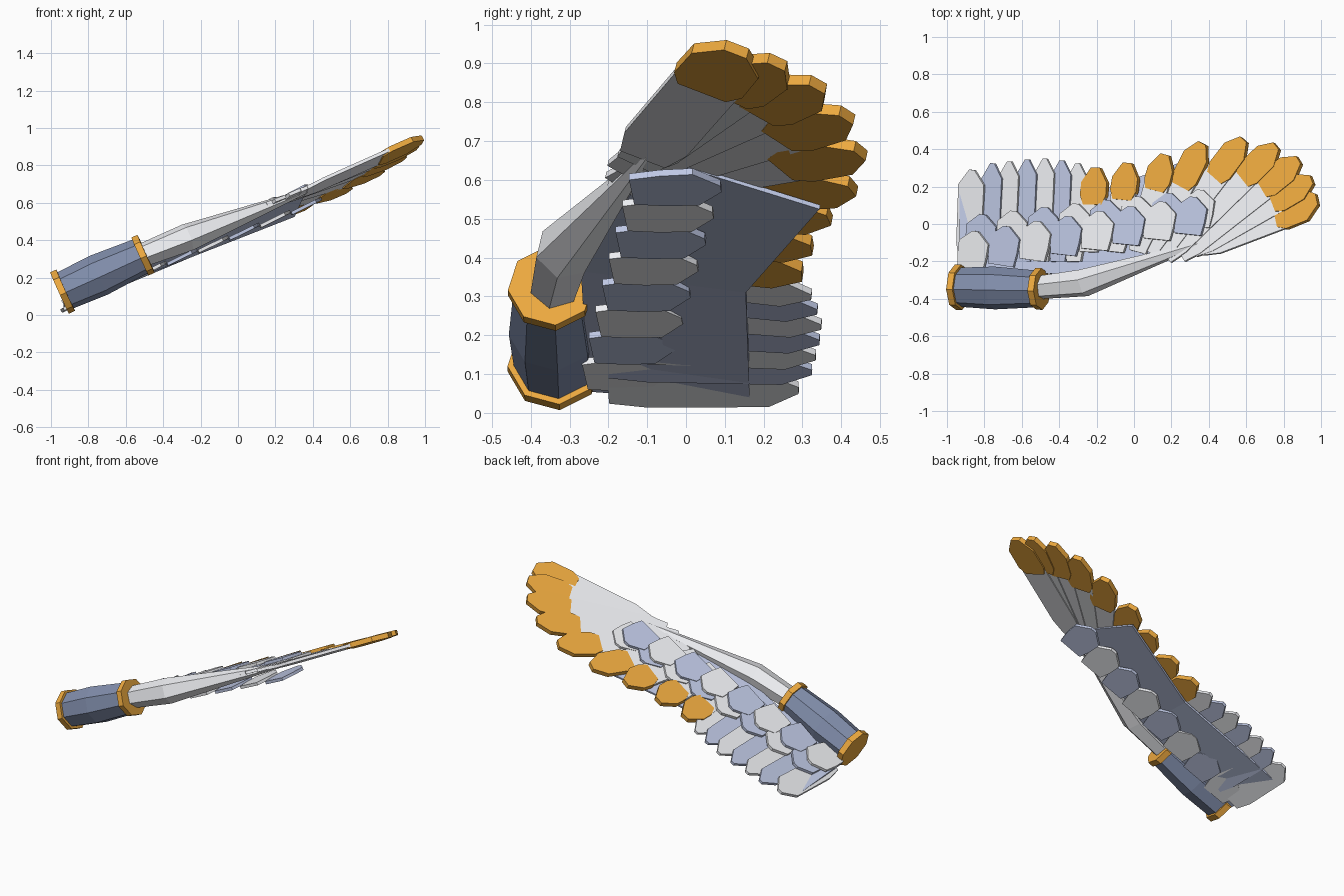
import bpy, bmesh, math
from mathutils import Vector

if "Cube" in bpy.data.objects:
    bpy.data.objects.remove(bpy.data.objects["Cube"])


def material(name, rgb):
    m = bpy.data.materials.new(name)
    m.diffuse_color = (*rgb, 1)
    m.use_nodes = True
    m.node_tree.nodes["Principled BSDF"].inputs["Base Color"].default_value = m.diffuse_color
    return m


WHITE = material("white", (0.86, 0.87, 0.90))
BLUE = material("pale_blue", (0.52, 0.58, 0.78))
STEEL = material("steel_blue", (0.22, 0.27, 0.41))
GOLD = material("gold", (0.85, 0.40, 0.05))


def make(name, verts, faces, mat):
    me = bpy.data.meshes.new(name)
    me.from_pydata([tuple(v) for v in verts], [], faces)
    bm = bmesh.new()
    bm.from_mesh(me)
    bmesh.ops.recalc_face_normals(bm, faces=bm.faces)
    bm.to_mesh(me)
    bm.free()
    me.materials.append(mat)
    ob = bpy.data.objects.new(name, me)
    bpy.context.collection.objects.link(ob)
    return ob


def top_surface(x, y):
    """Height of the swept, twisted wing surface."""
    twist = min(max((x + 0.93) / 0.7, 0.05), 1)
    return 0.44 + 0.42 * x + 0.15 * (0.35 - y) * twist + 0.22 * max(x - 0.5, 0) ** 2


def under_surface(x, y):
    return 0.432 + 0.41 * x


def slab(name, outline, origin, d, w, n, thick, mat):
    """Flat outline of (along, across) points, extruded along n."""
    k = len(outline)
    verts = [origin + d * u + w * v + n * (s * thick / 2) for s in (-1, 1) for u, v in outline]
    faces = [list(range(k)), list(range(k, 2 * k))]
    faces += [[i, (i + 1) % k, k + (i + 1) % k, k + i] for i in range(k)]
    return make(name, verts, faces, mat)


def mirrored(half):
    return half + [(u, -v) for u, v in reversed(half)]


def feather(name, base, tip, width, mat, off=0.0, surf=top_surface, roll=6, thick=0.018,
            gold=0, root=0.7):
    a = Vector((*base, surf(*base)))
    b = Vector((*tip, surf(*tip)))
    mx, my = (a.x + b.x) / 2, (a.y + b.y) / 2
    e = 0.02
    n = Vector((surf(mx - e, my) - surf(mx + e, my), surf(mx, my - e) - surf(mx, my + e), 2 * e))
    d = b - a
    length = d.length
    d.normalize()
    w = d.cross(n).normalized()
    n = w.cross(d)
    r = math.radians(roll)
    w, n = w * math.cos(r) + n * math.sin(r), n * math.cos(r) - w * math.sin(r)
    a = a + n * off
    h = width / 2
    end = length - 0.06 if gold else length
    s = min(0.10, length * 0.35)
    vane = [(0, h * root), (s, h * 0.97), (end - s * 0.8, h), (end, h * 0.2)]
    slab(name, mirrored(vane), a, d, w, n, thick, mat)
    if gold:
        g = length - gold
        cap = [(g, h * 0.75), (g + 0.05, h * 1.06), (length - 0.08, h * 1.04), (length, h * 0.35)]
        slab(name + "_gold_tip", mirrored(cap), a, d, w, n, thick + 0.012, GOLD)


def tube(name, path, sides, mat, turn=0.0):
    """Capped faceted tube through (point, radius) stations."""
    pts = [Vector(p) for p, _ in path]
    verts, faces = [], []
    for i, (_, r) in enumerate(path):
        t = (pts[min(i + 1, len(pts) - 1)] - pts[max(i - 1, 0)]).normalized()
        side = Vector((0, 1, 0))
        side = (side - t * side.dot(t)).normalized()
        up = t.cross(side)
        for k in range(sides):
            ang = 2 * math.pi * k / sides + turn
            verts.append(pts[i] + (side * math.cos(ang) + up * math.sin(ang)) * r)
    for i in range(len(path) - 1):
        for k in range(sides):
            j = (k + 1) % sides
            faces.append([i * sides + k, i * sides + j, (i + 1) * sides + j, (i + 1) * sides + k])
    faces += [list(range(sides)), [len(verts) - sides + k for k in range(sides)]]
    return make(name, verts, faces, mat)


# Shoulder cuff: faceted barrel with a gold ring at each end
c0, c1 = Vector((-0.938, -0.338, 0.125)), Vector((-0.508, -0.347, 0.32))
axis = (c1 - c0).normalized()
tube("cuff", [(c0, 0.105), (c0.lerp(c1, 0.45), 0.115), (c1, 0.098)], 8, STEEL, 0.1)
for nm, c, r in (("cuff_outer_ring", c0, 0.122), ("cuff_inner_ring", c1, 0.112)):
    tube(nm, [(c - axis * 0.018, r), (c + axis * 0.018, r)], 8, GOLD, 0.1)

# Arm bone tapering along the leading edge
tube("arm_bone", [((-0.56, -0.345, 0.30), 0.062), ((-0.27, -0.315, 0.415), 0.076),
                  ((0.37, -0.10, 0.665), 0.012)], 6, WHITE, 0.3)

# Thin membrane plate under the long feathers
front = [(-0.93, -0.25, 0.06), (-0.3, -0.27, 0.37), (0.36, -0.08, 0.662)]
back = [(-0.93, 0.165, 0.03), (-0.25, 0.155, 0.315), (0.3, 0.345, 0.53)]
plate = make("membrane", front + back, [[0, 1, 4, 3], [1, 2, 5, 4]], BLUE)
solid = plate.modifiers.new("thickness", "SOLIDIFY")
solid.thickness = 0.012
solid.offset = 0

# Plain trailing feathers near the body
tips = [(-0.87, 0.29), (-0.76, 0.325), (-0.67, 0.335), (-0.575, 0.345),
        (-0.48, 0.35), (-0.39, 0.34), (-0.305, 0.325)]
for i, t in enumerate(tips):
    feather(f"trailing_feather_{i + 1}", (t[0] - 0.02, -0.2), t, 0.16 if i == 0 else 0.125,
            BLUE if i in (1, 3, 5) else WHITE, off=-0.012)

# Long fanned flight feathers with gold tips
flight = [((-0.24, -0.15), (-0.20, 0.30)), ((-0.10, -0.15), (-0.03, 0.325)),
          ((0.02, -0.15), (0.17, 0.37)), ((0.08, -0.15), (0.37, 0.43)),
          ((0.12, -0.17), (0.59, 0.45)), ((0.17, -0.17), (0.765, 0.415)),
          ((0.25, -0.16), (0.885, 0.34)), ((0.32, -0.13), (0.955, 0.235)),
          ((0.36, -0.11), (0.982, 0.13))]
for i, (b, t) in enumerate(flight):
    feather(f"flight_feather_{i + 1}", b, t, 0.18 if i == 8 else 0.15, WHITE, off=0.0, roll=6,
            gold=0.2 if i < 3 else 0.26)

# Short covert feathers: two shingled rows on top, one row below
for i in range(8):
    x, f = -0.85 + 0.166 * i, i / 7
    feather(f"upper_covert_{i + 1}", (x - 0.01, -0.25 + 0.19 * f), (x + 0.02, -0.04 + 0.18 * f),
            0.185, BLUE if i % 2 else WHITE, off=0.028, roll=4, root=0.85)
    feather(f"lower_covert_{i + 1}", (x + 0.03, -0.16 + 0.14 * f), (x + 0.05, 0.05 + 0.13 * f),
            0.185, WHITE if i % 2 else BLUE, off=0.014, roll=4, root=0.85)
    feather(f"underside_covert_{i + 1}", (x + 0.04, -0.26 + 0.12 * f), (x + 0.06, -0.05 + 0.14 * f),
            0.18, BLUE if i % 2 else WHITE, surf=under_surface, roll=4, root=0.8)
